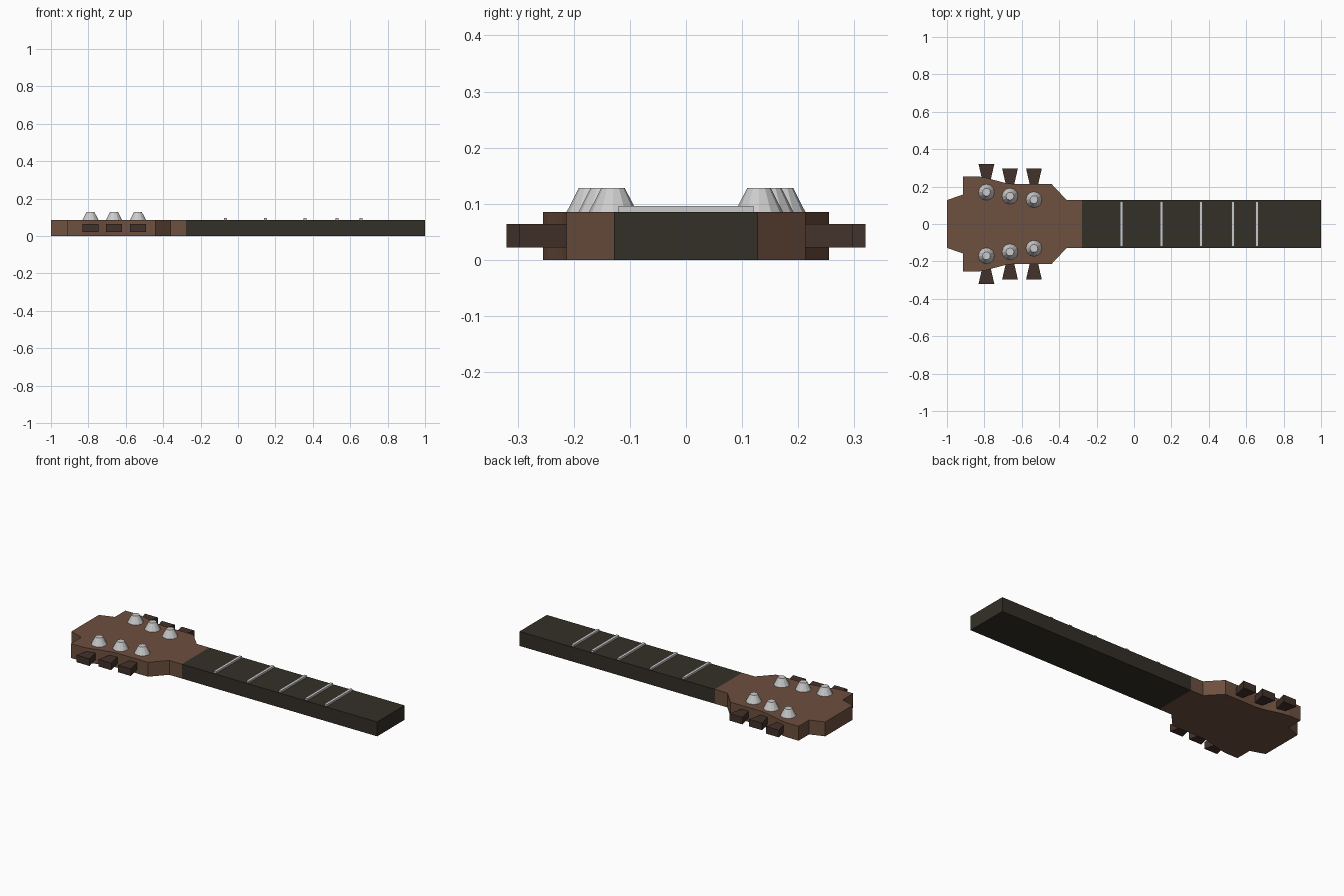
import bpy, bmesh, math

if "Cube" in bpy.data.objects:
    bpy.data.objects.remove(bpy.data.objects["Cube"])

TOP = 0.085


def material(name, rgb):
    m = bpy.data.materials.new(name)
    m.diffuse_color = (*rgb, 1)
    m.use_nodes = True
    m.node_tree.nodes["Principled BSDF"].inputs["Base Color"].default_value = m.diffuse_color
    return m


def prism(name, outline, z0, z1, mat=None):
    """Extrude a flat xy outline from z0 up to z1."""
    bm = bmesh.new()
    base = bm.faces.new([bm.verts.new((x, y, z0)) for x, y in outline])
    ext = bmesh.ops.extrude_face_region(bm, geom=[base])["geom"]
    bmesh.ops.translate(bm, vec=(0, 0, z1 - z0),
                        verts=[v for v in ext if isinstance(v, bmesh.types.BMVert)])
    bmesh.ops.recalc_face_normals(bm, faces=bm.faces)
    me = bpy.data.meshes.new(name)
    bm.to_mesh(me)
    bm.free()
    ob = bpy.data.objects.new(name, me)
    bpy.context.collection.objects.link(ob)
    if mat:
        me.materials.append(mat)
    return ob


def rect(x0, x1, y):
    return [(x0, -y), (x1, -y), (x1, y), (x0, y)]


wood = material("head_wood", (0.155, 0.08, 0.05))
dark = material("fingerboard_wood", (0.034, 0.029, 0.021))
knob = material("tuner_wood", (0.055, 0.031, 0.023))

# Headstock: half outline mirrored across the centre line
half = [(-1, 0.128), (-0.915, 0.157), (-0.915, 0.255), (-0.835, 0.255),
        (-0.79, 0.247), (-0.74, 0.233), (-0.69, 0.22), (-0.64, 0.213),
        (-0.44, 0.213), (-0.36, 0.128), (-0.278, 0.128)]
prism("headstock", half + [(x, -y) for x, y in reversed(half)], 0, TOP, wood)

# Neck
prism("neck", rect(-0.278, 1, 0.128), 0, TOP, dark)

# Frets
for i, x in enumerate((-0.067, 0.146, 0.358, 0.53, 0.658)):
    prism(f"fret_{i + 1}", rect(x - 0.008, x + 0.008, 0.12), TOP - 0.01, 0.096)

# String posts and tuner keys, three per side
rows = [(-0.789, 0.17, 0.32), (-0.663, 0.149, 0.297), (-0.535, 0.13, 0.297)]
for side, s in (("left", 1), ("right", -1)):
    for i, (x, y, tip) in enumerate(rows):
        bpy.ops.mesh.primitive_cone_add(vertices=12, radius1=0.043, radius2=0.021,
                                        depth=0.043, location=(x, s * y, TOP + 0.0215))
        bpy.context.object.name = f"string_post_{side}_{i + 1}"
        inner = tip - 0.105
        key = [(x - 0.018, s * inner), (x + 0.018, s * inner),
               (x + 0.042, s * tip), (x - 0.042, s * tip)]
        prism(f"tuner_key_{side}_{i + 1}", key, 0.022, 0.064, knob)
